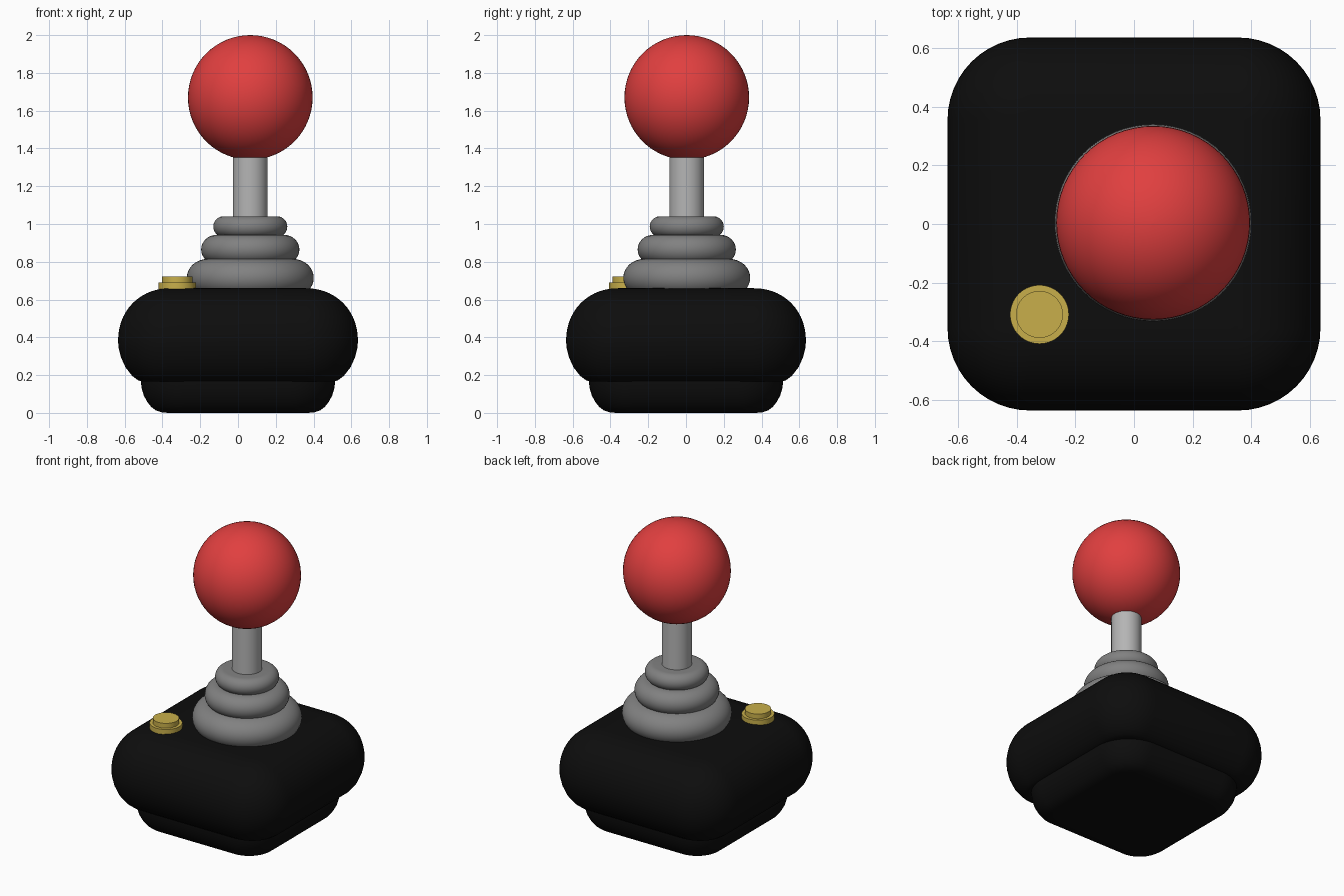
import bpy, bmesh
from math import sin, cos, pi, radians

if "Cube" in bpy.data.objects:
    bpy.data.objects.remove(bpy.data.objects["Cube"])

CX, CY = 0.065, 0.004   # axis of the lever


def material(name, rgb):
    m = bpy.data.materials.new(name)
    m.diffuse_color = (*rgb, 1)
    m.use_nodes = True
    m.node_tree.nodes["Principled BSDF"].inputs["Base Color"].default_value = m.diffuse_color
    return m


BLACK = material("black", (0.004, 0.004, 0.004))
RED = material("red", (0.75, 0.05, 0.05))
GOLD = material("gold", (0.58, 0.43, 0.07))
DARK = material("dark_grey", (0.22, 0.22, 0.22))
LIGHT = material("light_grey", (0.46, 0.46, 0.46))


def loft(name, rings, mat, angle=40):
    """Skin a stack of closed rings and cap both ends."""
    bm = bmesh.new()
    loops = [[bm.verts.new(p) for p in ring] for ring in rings]
    n = len(loops[0])
    for a, b in zip(loops, loops[1:]):
        for i in range(n):
            j = (i + 1) % n
            bm.faces.new((a[i], a[j], b[j], b[i]))
    bm.faces.new(loops[0][::-1])
    bm.faces.new(loops[-1])
    bmesh.ops.recalc_face_normals(bm, faces=bm.faces)
    me = bpy.data.meshes.new(name)
    bm.to_mesh(me)
    bm.free()
    ob = bpy.data.objects.new(name, me)
    bpy.context.collection.objects.link(ob)
    me.materials.append(mat)
    bpy.ops.object.select_all(action='DESELECT')
    ob.select_set(True)
    bpy.context.view_layer.objects.active = ob
    bpy.ops.object.shade_smooth_by_angle(angle=radians(angle))
    return ob


def rounded_square(half, inner, z, seg=12):
    """Square whose corner arcs are centred on (+-inner, +-inner)."""
    r = half - inner
    pts = []
    for q, (sx, sy) in enumerate([(1, 1), (-1, 1), (-1, -1), (1, -1)]):
        for i in range(seg + 1):
            t = (q + i / seg) * pi / 2
            pts.append((sx * inner + r * cos(t), sy * inner + r * sin(t), z))
    return pts


def circle(x, y, r, z, n=64):
    return [(x + r * cos(2 * pi * i / n), y + r * sin(2 * pi * i / n), z)
            for i in range(n)]


def lathe(name, profile, mat, x=CX, y=CY, angle=40):
    return loft(name, [circle(x, y, r, z) for r, z in profile], mat, angle)


# Housing: pillow-shaped box, full round on top, shorter round underneath
INNER = 0.355
profile = [(0.49, 0.165), (0.51, 0.166), (0.53, 0.173), (0.56, 0.196),
           (0.595, 0.24), (0.62, 0.295), (0.632, 0.345)]
for i in range(15):
    t = i / 14 * pi / 2
    profile.append((INNER + 0.002 + 0.278 * cos(t) ** 0.95,
                    0.38 + 0.28 * sin(t) ** 0.95 if i else 0.38))
loft("housing", [rounded_square(w, INNER, z) for w, z in profile], BLACK)

# Foot: smaller block with a rounded lower edge
foot = [(0.37, 0), (0.405, 0.003), (0.435, 0.013), (0.46, 0.032),
        (0.48, 0.058), (0.498, 0.09), (0.51, 0.13), (0.515, 0.17),
        (0.515, 0.21)]
loft("foot", [rounded_square(w, 0.28, z) for w, z in foot], BLACK)

# Bellows: three stacked discs with rounded rims
for name, r, z, h, b in [("bellows_lower", 0.336, 0.715, 0.100, 0.11),
                         ("bellows_middle", 0.26, 0.865, 0.077, 0.08),
                         ("bellows_upper", 0.196, 0.986, 0.055, 0.055)]:
    rim = [(r - b + b * cos(t), z + h * sin(t))
           for t in [(-0.5 + i / 16) * pi for i in range(17)]]
    lathe(name, rim, DARK)

# Lever shaft
lathe("shaft", [(0.092, 0.98), (0.092, 1.42)], LIGHT)

# Ball knob
knob = [(max(0.33 * cos(t), 0.001), 1.67 + 0.33 * sin(t))
        for t in [(-0.5 + i / 32) * pi for i in range(33)]]
lathe("ball_knob", knob, RED)

# Push button: collar and cap
lathe("button_collar", [(0.1, 0.63), (0.1, 0.69)], GOLD, -0.322, -0.308)
lathe("button_cap", [(0.08, 0.66), (0.08, 0.722)], GOLD, -0.322, -0.308)
